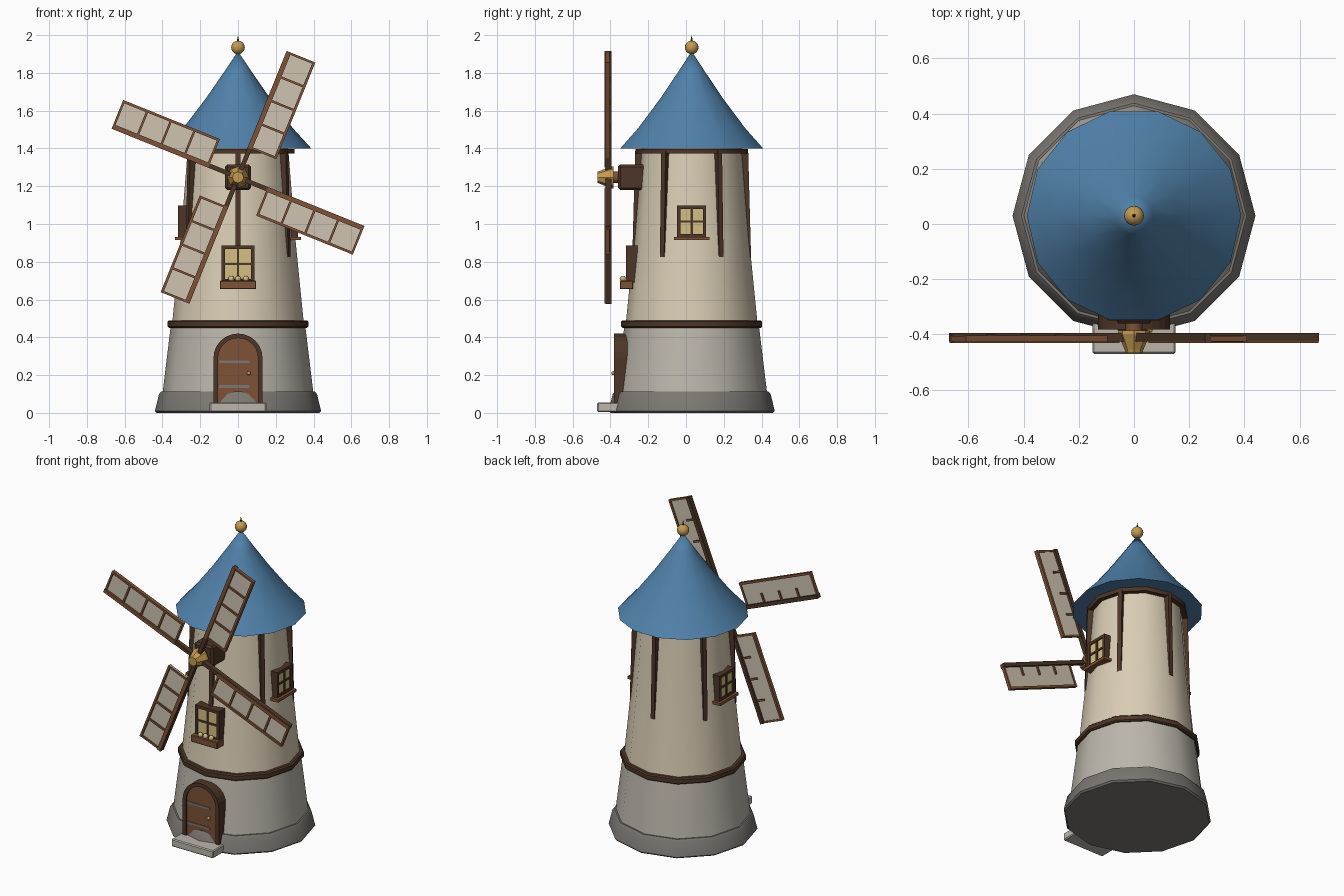
import bpy, bmesh, math
from mathutils import Matrix, Vector

cube = bpy.data.objects.get("Cube")
if cube:
    bpy.data.objects.remove(cube, do_unlink=True)


def material(name, *rgb):
    m = bpy.data.materials.new(name)
    m.use_nodes = True
    m.diffuse_color = (*rgb, 1)
    m.node_tree.nodes["Principled BSDF"].inputs["Base Color"].default_value = (*rgb, 1)
    return m


BLUE = material("roof blue", .08, .22, .40)
CREAM = material("cream plaster", .70, .61, .46)
STONE = material("pale stone", .50, .47, .41)
GREY = material("dark stone", .20, .185, .17)
DARK = material("dark wood", .075, .037, .02)
WOOD = material("brown wood", .21, .085, .038)
GOLD = material("gold", .56, .33, .08)
GLASS = material("window glow", .66, .52, .23)
CANVAS = material("sail canvas", .62, .55, .44)

CENTRE_Y = .03
AXIS = Matrix.Translation((0, CENTRE_Y, 0))


def finish(name, bm, mat, matrix=Matrix(), smooth=0):
    bmesh.ops.recalc_face_normals(bm, faces=bm.faces)
    mesh = bpy.data.meshes.new(name)
    bm.to_mesh(mesh)
    bm.free()
    mesh.materials.append(mat)
    mesh.transform(matrix)
    if smooth:
        mesh.shade_smooth()
        mesh.set_sharp_from_angle(angle=math.radians(smooth))
    obj = bpy.data.objects.new(name, mesh)
    bpy.context.collection.objects.link(obj)
    return obj


def lathe(name, profile, sides, mat, matrix=AXIS, smooth=40, closed=False):
    """Spin (radius, height) points about the z axis."""
    bm = bmesh.new()
    rings = []
    for r, z in profile:
        rings.append([bm.verts.new((r * math.cos(math.tau * i / sides),
                                    r * math.sin(math.tau * i / sides), z))
                      for i in range(sides)])
    pairs = list(zip(rings, rings[1:]))
    if closed:
        pairs.append((rings[-1], rings[0]))
    for a, b in pairs:
        for i in range(sides):
            j = (i + 1) % sides
            bm.faces.new((a[i], a[j], b[j], b[i]))
    bmesh.ops.remove_doubles(bm, verts=bm.verts, dist=1e-5)
    return finish(name, bm, mat, matrix, smooth)


def box(name, x, y, z, mat, matrix=Matrix(), bevel=0):
    """Box from (min, max) pairs."""
    bm = bmesh.new()
    bmesh.ops.create_cube(bm, size=1)
    for v in bm.verts:
        v.co = [lo + (hi - lo) * (c + .5) for c, (lo, hi) in zip(v.co, (x, y, z))]
    if bevel:
        bmesh.ops.bevel(bm, geom=bm.edges[:], offset=bevel, segments=1, affect='EDGES')
    return finish(name, bm, mat, matrix)


def prism(name, outline, y0, y1, mat):
    """Extrude an (x, z) outline from y0 to y1."""
    bm = bmesh.new()
    face = bm.faces.new([bm.verts.new((x, y0, z)) for x, z in outline])
    out = bmesh.ops.extrude_face_region(bm, geom=[face])
    for v in out["geom"]:
        if isinstance(v, bmesh.types.BMVert):
            v.co.y = y1
    return finish(name, bm, mat)


def ball(name, radius, location, mat, detail=12):
    bm = bmesh.new()
    bmesh.ops.create_uvsphere(bm, u_segments=detail, v_segments=detail // 2 + 2, radius=radius)
    return finish(name, bm, mat, Matrix.Translation(location), 60)


# Tower body
lathe("plinth", [(0, 0), (.43, 0), (.44, .01), (.418, .1), (.408, .112), (0, .112)], 12, GREY)
lathe("lower_wall", [(.40, .10), (.355, .47)], 12, STONE)
lathe("upper_wall", [(.350, .46), (.303, .93), (.265, 1.41)], 12, CREAM)
lathe("waist_band", [(.34, .45), (.365, .45), (.373, .457), (.373, .483),
                     (.365, .49), (.33, .49)], 12, DARK, closed=True)
lathe("eave_ring", [(.25, 1.372), (.298, 1.372), (.298, 1.398), (.25, 1.398)], 12, DARK, closed=True)

# Roof and finial
lathe("roof", [(0, 1.4), (.388, 1.4), (.29, 1.508), (.17, 1.665), (.07, 1.81), (0, 1.915)], 14, BLUE)
ball("finial_ball", .036, (0, CENTRE_Y, 1.935), GOLD, 16)
lathe("finial_spike", [(0, 1.95), (.009, 1.955), (0, 2.0)], 8, DARK)

# Wall posts under the eaves
for k in range(6):
    place = (AXIS @ Matrix.Rotation(math.radians(30 + 60 * k), 4, 'Z')
             @ Matrix.Translation((.291, 0, 1.1)) @ Matrix.Rotation(-.027, 4, 'Y'))
    box("wall_post", (-.03, .016), (-.013, .013), (-.275, .285), DARK, place)


# Arched door
def arch(half, bottom, spring, steps=12):
    curve = [(half * math.cos(math.pi * i / steps), spring + half * math.sin(math.pi * i / steps))
             for i in range(steps + 1)]
    return [(half, bottom)] + curve + [(-half, bottom)]


prism("door_frame", arch(.13, .05, .29) + arch(.106, .05, .29)[::-1], -.382, -.30, DARK)
prism("door_panel", arch(.108, .05, .29), -.373, -.31, WOOD)
for z in (.14, .27):
    box("door_hinge", (-.1, .06), (-.379, -.37), (z - .007, z + .007), GREY)
ball("door_knob", .011, (.057, -.384, .21), GOLD, 8)
box("door_step", (-.15, .15), (-.47, -.32), (.005, .055), STONE, bevel=.006)


# Windows, facing -y locally at the given wall distance
def window(name, turn, dist, z0, z1, half):
    place = AXIS @ Matrix.Rotation(math.radians(turn), 4, 'Z')
    deep, bar = -dist + .06, .018
    front = (-dist, deep)
    box(name + "_glass", (-half + .005, half - .005), (-dist + .008, deep),
        (z0 + .005, z1 - .005), GLASS, place)
    for s in (-1, 1):
        x = sorted((s * half, s * (half - bar)))
        box(name + "_jamb", x, front, (z0, z1), DARK, place)
    for z in (z0, z1 - bar):
        box(name + "_rail", (-half, half), front, (z, z + bar), DARK, place)
    mid = (z0 + z1) / 2
    thin = (-dist + .002, deep)
    box(name + "_mullion", (-.006, .006), thin, (z0, z1), DARK, place)
    box(name + "_crossbar", (-half, half), thin, (mid - .006, mid + .006), DARK, place)
    return place


window("front_window", 0, .348, .69, .886, .087)
for side, turn in (("left", 90), ("right", -90)):
    place = window(side + "_window", turn, .317, .93, 1.097, .077)
    box(side + "_window_sill", (-.094, .094), (-.333, -.26), (.914, .932), WOOD, place)

# Flower box
box("flower_box", (-.096, .096), (-.35, -.28), (.655, .70), WOOD, bevel=.004)
for x in (-.036, 0, .042):
    ball("flower", .016, (x, -.335, .71), GLASS, 8)

# Sail gear
HUB_Z = 1.247
box("gear_housing", (-.068, .068), (-.36, -.21), (HUB_Z - .068, HUB_Z + .068), DARK, bevel=.012)
FORWARD = Matrix.Translation((0, 0, HUB_Z)) @ Matrix.Rotation(math.pi / 2, 4, 'X')
lathe("sail_shaft", [(0, .34), (.03, .34), (.03, .41), (0, .41)], 12, WOOD, FORWARD)
lathe("sail_hub", [(0, .385), (.058, .385), (.058, .40), (.034, .455), (.03, .468), (0, .468)],
      8, GOLD, FORWARD, smooth=0)

# Four sails, each hanging off one side of its arm
INNER, TIP, WIDTH, BAYS = .165, .717, .152, 4
for k in range(4):
    place = (Matrix.Translation((0, -.413, HUB_Z))
             @ Matrix.Rotation(-math.radians(68 + 90 * k), 4, 'Y'))
    box("sail_arm", (0, TIP), (-.012, .018), (-.012, .012), DARK, place)
    box("sail_canvas", (INNER, TIP - .005), (-.003, .003), (-WIDTH + .005, 0), CANVAS, place)
    box("sail_outer_rail", (INNER, TIP), (-.014, .01), (-WIDTH, -WIDTH + .014), WOOD, place)
    box("sail_inner_rail", (INNER, TIP), (-.018, -.01), (-.014, .01), WOOD, place)
    for i in range(BAYS + 1):
        u = INNER + (TIP - INNER - .012) * i / BAYS
        end = i in (0, BAYS)
        box("sail_rung", (u, u + .012), (-.012, .008 if end else 0), (-WIDTH, 0), WOOD, place)
        if not end:
            box("sail_rung_back", (u, u + .012), (0, .012), (-WIDTH * .45, 0), WOOD, place)
